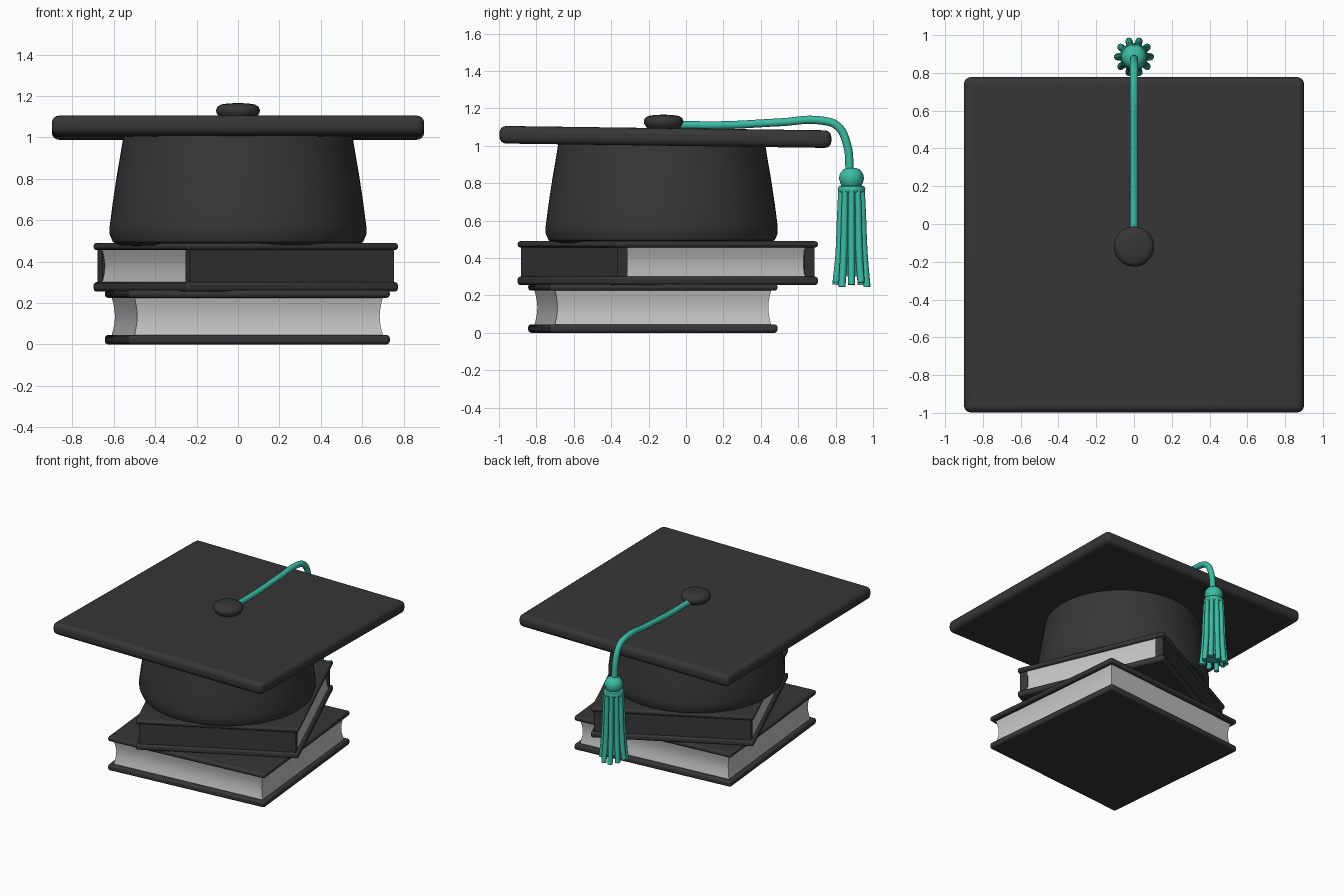
import bpy, bmesh, math
from mathutils import Vector

if "Cube" in bpy.data.objects:
    bpy.data.objects.remove(bpy.data.objects["Cube"])


def material(name, rgb):
    m = bpy.data.materials.new(name)
    m.diffuse_color = (*rgb, 1)
    m.use_nodes = True
    m.node_tree.nodes["Principled BSDF"].inputs["Base Color"].default_value = m.diffuse_color
    return m


BLACK = material("charcoal", (0.037, 0.037, 0.037))
PAPER = material("page grey", (0.56, 0.56, 0.56))
TEAL = material("teal", (0.043, 0.50, 0.37))


def finish(name, bm, mat, bevel=0, segments=2, angle=40):
    """Turn a bmesh into a named, optionally bevelled, smooth object."""
    bmesh.ops.recalc_face_normals(bm, faces=bm.faces)
    me = bpy.data.meshes.new(name)
    bm.to_mesh(me)
    bm.free()
    ob = bpy.data.objects.new(name, me)
    bpy.context.collection.objects.link(ob)
    me.materials.append(mat)
    if bevel:
        b = ob.modifiers.new("soft edge", "BEVEL")
        b.width, b.segments = bevel, segments
    bpy.ops.object.select_all(action='DESELECT')
    ob.select_set(True)
    bpy.context.view_layer.objects.active = ob
    bpy.ops.object.shade_smooth_by_angle(angle=math.radians(angle))
    return ob


def loft(name, rings, mat, **kw):
    """Skin closed rings of points, capping both ends."""
    bm = bmesh.new()
    rows = [[bm.verts.new(p) for p in ring] for ring in rings]
    n = len(rows[0])
    for a, b in zip(rows, rows[1:]):
        for i in range(n):
            bm.faces.new((a[i], a[(i + 1) % n], b[(i + 1) % n], b[i]))
    bm.faces.new(rows[0])
    bm.faces.new(rows[-1])
    return finish(name, bm, mat, **kw)


def turned(name, profile, centre, mat, sides=48):
    """Round part from (radius, z) pairs."""
    rings = [[(centre[0] + r * math.cos(2 * math.pi * i / sides),
               centre[1] + r * math.sin(2 * math.pi * i / sides), z)
              for i in range(sides)] for r, z in profile]
    return loft(name, rings, mat)


def tube(name, paths, mat, resolution=4):
    """Round cords along (x, y, z, radius) points, converted to a mesh."""
    cu = bpy.data.curves.new(name, 'CURVE')
    cu.dimensions, cu.bevel_depth = '3D', 1.0
    cu.bevel_resolution, cu.use_fill_caps = resolution, True
    cu.resolution_u = 6
    for path in paths:
        sp = cu.splines.new('BEZIER')
        sp.bezier_points.add(len(path) - 1)
        for p, (x, y, z, r) in zip(sp.bezier_points, path):
            p.co, p.radius = (x, y, z), r
            p.handle_left_type = p.handle_right_type = 'AUTO'
    tmp = bpy.data.objects.new(name + "_path", cu)
    bpy.context.collection.objects.link(tmp)
    dg = bpy.context.evaluated_depsgraph_get()
    me = bpy.data.meshes.new_from_object(tmp.evaluated_get(dg))
    bpy.data.objects.remove(tmp)
    bm = bmesh.new()
    bm.from_mesh(me)
    bpy.data.meshes.remove(me)
    return finish(name, bm, mat)


def outline(corners, grow, z):
    """Four corners pushed outward (positive) or inward along both edges."""
    a, b, c, d = [Vector(p) for p in corners]
    u, v = (b - a).normalized() * grow, (d - a).normalized() * grow
    return [(p.x, p.y, z) for p in (a - u - v, b + u - v, c + u + v, d - u + v)]


def book(name, corners, z, overhang, spines=False):
    """z lists the lower cover bottom, page bottom, page top, upper cover top."""
    for part, lo, hi in (("lower_cover", z[0], z[1]), ("upper_cover", z[2], z[3])):
        loft(f"{name}_{part}", [outline(corners, overhang, lo), outline(corners, overhang, hi)],
             BLACK, bevel=0.014)
    # page block, hollowed slightly along its sides
    h = z[2] - z[1]
    loft(f"{name}_pages", [outline(corners, -0.014 * math.sin(math.pi * t / 6), z[1] + h * t / 6)
                           for t in range(7)], PAPER)
    # cloth boards closing the front and back
    if spines:
        a, b, c, d = [Vector(p) for p in corners]
        for side, p, q, inward in (("front", a, b, d - a), ("back", d, c, a - d)):
            w = inward.normalized() * 0.05
            o = inward.normalized() * -0.008
            strip = (p + o, q + o, q + w, p + w)
            loft(f"{name}_{side}_board",
                 [[(s.x, s.y, k) for s in strip] for k in (z[1] - 0.01, z[2] + 0.01)], BLACK)


# books
book("lower_book", [(-0.50, -0.81), (0.70, -0.70), (0.59, 0.455), (-0.61, 0.345)],
     (0, 0.045, 0.225, 0.262), 0.032)
book("upper_book", [(-0.235, -0.875), (0.75, -0.36), (0.31, 0.68), (-0.675, 0.165)],
     (0.255, 0.30, 0.455, 0.49), 0.022, spines=True)

# cap body
turned("cap_crown", [(0.50, 0.475), (0.57, 0.478), (0.605, 0.495), (0.62, 0.53), (0.62, 0.57),
                     (0.606, 0.68), (0.585, 0.82), (0.566, 0.93), (0.55, 1.03)],
       (0, -0.13), BLACK, 64)

# mortarboard, tipped slightly down toward the back
bm = bmesh.new()
bmesh.ops.create_cube(bm, size=1)
for v in bm.verts:
    x, y, z = v.co
    v.co = (x * 1.8, y * 1.775 - 0.11, 1.047 + z * 0.094 - y * 0.024)
finish("board", bm, BLACK, bevel=0.036, segments=4)

# centre button
turned("button", [(0.07, 1.08), (0.092, 1.10), (0.104, 1.118), (0.106, 1.132), (0.100, 1.148),
                  (0.082, 1.159), (0.05, 1.164), (0.01, 1.166)], (0, -0.12), BLACK)

# cord running over the board edge
tube("cord", [[(0, -0.06, 1.112, 0.021), (0, 0.2, 1.11, 0.021), (0, 0.5, 1.125, 0.021),
               (0, 0.73, 1.134, 0.022), (0, 0.81, 1.105, 0.022), (0, 0.86, 1.01, 0.022),
               (0, 0.876, 0.85, 0.022)]], TEAL)

# tassel knot, collar and core
T = (0, 0.885)
turned("tassel_knot", [(0.02, 0.882), (0.045, 0.873), (0.062, 0.85), (0.067, 0.825),
                       (0.060, 0.80), (0.054, 0.788), (0.068, 0.782), (0.074, 0.77),
                       (0.072, 0.756), (0.06, 0.745)], T, TEAL, 32)
turned("tassel_core", [(0.055, 0.76), (0.06, 0.55), (0.066, 0.30)], T, TEAL, 24)

# hanging strands
strands = []
for i in range(10):
    a = 2 * math.pi * (i + 0.5) / 10 + math.pi / 2
    drop = 0.012 * (i % 3)
    strands.append([(T[0] + r * math.cos(a), T[1] + r * math.sin(a), z, w)
                    for r, z, w in ((0.058, 0.765, 0.016), (0.064, 0.60, 0.018),
                                    (0.071, 0.42, 0.019), (0.087, 0.245 + drop, 0.019))])
tube("tassel_strands", strands, TEAL, 3)
